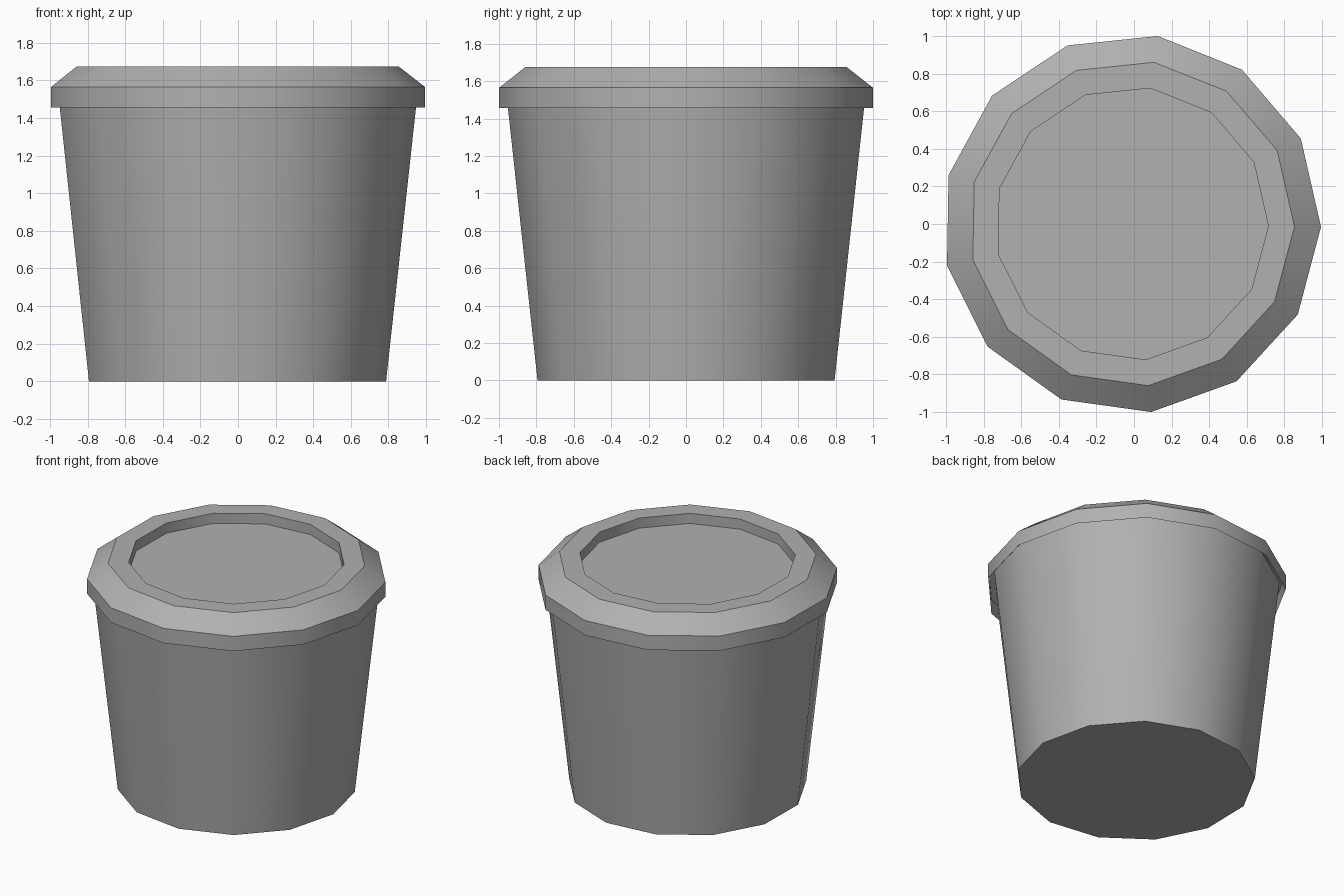
import bpy, bmesh
from math import cos, sin, pi, radians

if "Cube" in bpy.data.objects:
    bpy.data.objects.remove(bpy.data.objects["Cube"])

SIDES = 13
TURN = radians(-1)
CX, CY = -0.0125, 0.002   # keeps the odd-sided outline centred

# Darker grey for both parts
grey = bpy.data.materials.new("dark_grey")
grey.diffuse_color = (0.44, 0.44, 0.44, 1)
grey.use_nodes = True
grey.node_tree.nodes["Principled BSDF"].inputs["Base Color"].default_value = grey.diffuse_color


def lathe(name, profile, cap_start=False, cap_end=False):
    """Spin (radius, z) points, listed bottom to top, into a 13-sided shell."""
    bm = bmesh.new()
    rings = []
    for r, z in profile:
        rings.append([bm.verts.new((CX + r * cos(TURN + 2 * pi * i / SIDES),
                                    CY + r * sin(TURN + 2 * pi * i / SIDES), z))
                      for i in range(SIDES)])
    for a, b in zip(rings, rings[1:]):
        for i in range(SIDES):
            j = (i + 1) % SIDES
            bm.faces.new((a[i], a[j], b[j], b[i]))
    if cap_start:
        bm.faces.new(rings[0][::-1])
    if cap_end:
        bm.faces.new(rings[-1])
    mesh = bpy.data.meshes.new(name)
    bm.to_mesh(mesh)
    bm.free()
    mesh.materials.append(grey)
    obj = bpy.data.objects.new(name, mesh)
    bpy.context.collection.objects.link(obj)
    bpy.ops.object.select_all(action='DESELECT')
    obj.select_set(True)
    bpy.context.view_layer.objects.active = obj
    bpy.ops.object.shade_smooth_by_angle(angle=radians(32))
    return obj


# Tapered tub, tucked up inside the lid
lathe("tub_body", [(0.80, 0), (0.965, 1.51)], cap_start=True)

# Lid: skirt, sloped shoulder, flat rim and sunken centre
lathe("lid", [(1.007, 1.456), (1.007, 1.565), (0.866, 1.675),
              (0.727, 1.675), (0.727, 1.60)], cap_end=True)
